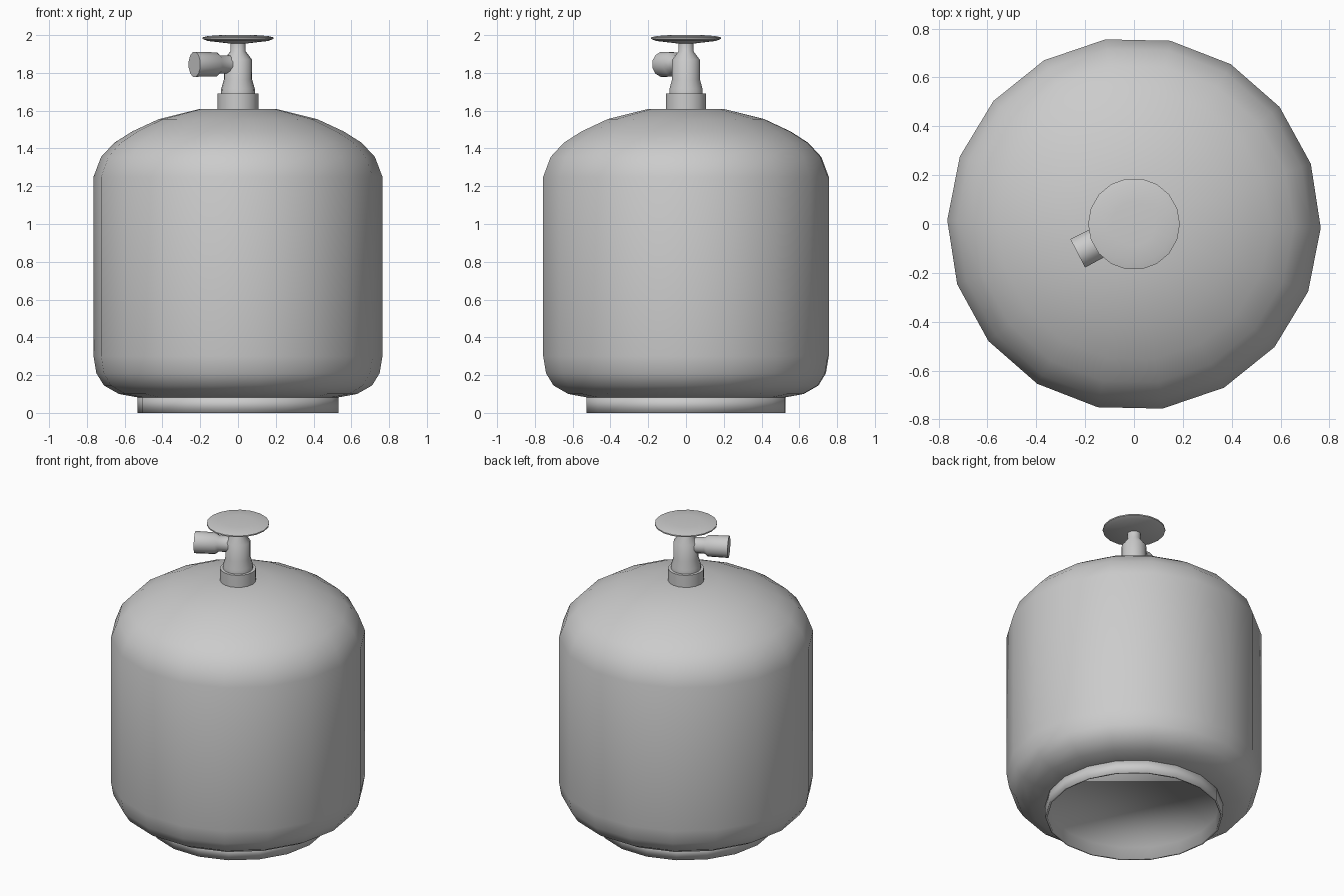
import bpy, bmesh, math
from mathutils import Matrix, Vector

if "Cube" in bpy.data.objects:
    bpy.data.objects.remove(bpy.data.objects["Cube"], do_unlink=True)

grey = bpy.data.materials.new("light_grey_metal")
grey.use_nodes = True
colour = (0.6, 0.6, 0.6, 1)
grey.diffuse_color = colour
grey.node_tree.nodes["Principled BSDF"].inputs["Base Color"].default_value = colour


def lathe(name, profile, sides, turn=0.0, place=Matrix(), angle=50):
    """Revolve (radius, height) points about z, capping both ends."""
    bm = bmesh.new()
    rings = []
    for r, z in profile:
        ring = []
        for i in range(sides):
            a = math.radians(turn) + math.tau * i / sides
            ring.append(bm.verts.new(place @ Vector((r * math.cos(a), r * math.sin(a), z))))
        rings.append(ring)
    for low, high in zip(rings, rings[1:]):
        for i in range(sides):
            j = (i + 1) % sides
            bm.faces.new((low[i], low[j], high[j], high[i]))
    bm.faces.new(rings[0][::-1])
    bm.faces.new(rings[-1])
    mesh = bpy.data.meshes.new(name)
    bm.to_mesh(mesh)
    bm.free()
    mesh.materials.append(grey)
    obj = bpy.data.objects.new(name, mesh)
    bpy.context.collection.objects.link(obj)
    bpy.ops.object.select_all(action="DESELECT")
    obj.select_set(True)
    bpy.context.view_layer.objects.active = obj
    bpy.ops.object.shade_smooth_by_angle(angle=math.radians(angle))
    return obj


# Tank with rounded shoulders
lathe("tank", [(0.52, 0.08), (0.63, 0.10), (0.71, 0.145), (0.75, 0.21), (0.765, 0.30),
               (0.765, 1.25), (0.725, 1.355), (0.655, 1.43), (0.56, 1.49),
               (0.42, 1.555), (0.2, 1.61)], 18, -1.2)

# Foot ring, open underneath with a recessed floor
lathe("foot_ring", [(0.515, 0.078), (0.52, 0), (0.533, 0), (0.533, 0.09)], 18, -1.2, angle=100)

# Neck collar, valve body and stem
lathe("neck_collar", [(0.108, 1.6), (0.108, 1.69)], 18)
lathe("valve_body", [(0.09, 1.685), (0.089, 1.715), (0.075, 1.765), (0.074, 1.87),
                     (0.04, 1.915), (0.04, 1.965)], 18)

# Slightly domed handwheel
lathe("handwheel", [(0.04, 1.955), (0.16, 1.969), (0.188, 1.98), (0.188, 1.988),
                    (0.16, 1.995), (0.09, 2.0)], 18, angle=60)

# Side outlet
outlet = (Matrix.Translation((0, 0, 1.845)) @ Matrix.Rotation(math.radians(207.5), 4, "Z")
          @ Matrix.Rotation(math.pi / 2, 4, "Y"))
lathe("outlet", [(0.05, 0.03), (0.05, 0.115), (0.066, 0.135), (0.068, 0.26)], 12, 15, outlet)
